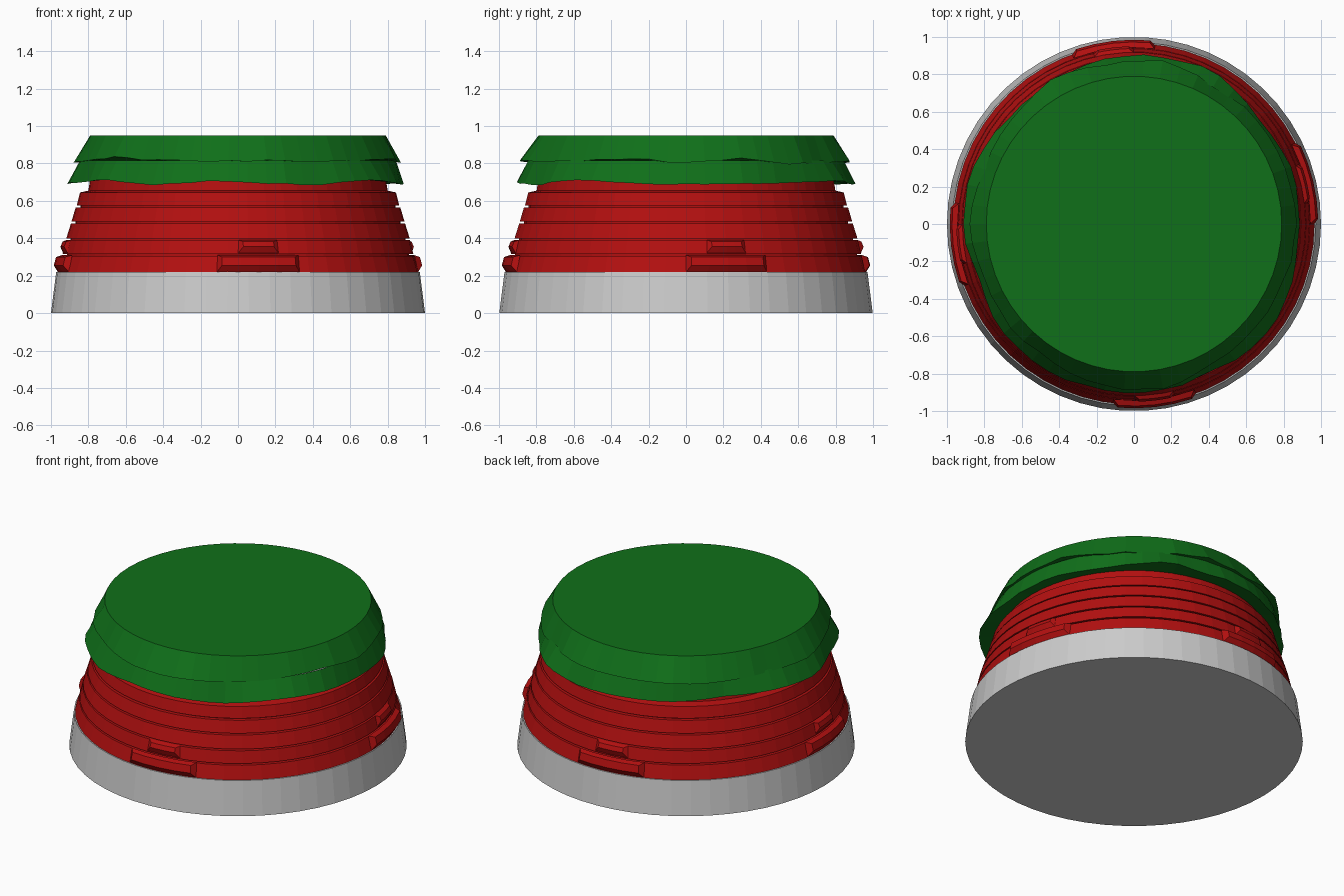
import bpy, bmesh, random
from math import sin, cos, tau, radians

if "Cube" in bpy.data.objects:
    bpy.data.objects.remove(bpy.data.objects["Cube"])

random.seed(4)
N = 54

def material(name, col):
    m = bpy.data.materials.new(name)
    m.diffuse_color = (*col, 1)
    m.use_nodes = True
    m.node_tree.nodes["Principled BSDF"].inputs["Base Color"].default_value = m.diffuse_color
    return m

RED = material("red", (0.45, 0.005, 0.005))
GREEN = material("green", (0.005, 0.16, 0.01))

def finish(name, bm, mat=None):
    bmesh.ops.recalc_face_normals(bm, faces=bm.faces)
    me = bpy.data.meshes.new(name)
    bm.to_mesh(me)
    bm.free()
    ob = bpy.data.objects.new(name, me)
    bpy.context.collection.objects.link(ob)
    if mat:
        me.materials.append(mat)
    return ob

def lathe(name, profile, mat=None, cap_start=False, cap_end=False, jitter=None):
    """Revolve (r, z); jitter maps a profile index to per-segment (dr, dz)."""
    bm = bmesh.new()
    rings = []
    for k, (r, z) in enumerate(profile):
        off = (jitter or {}).get(k, [(0, 0)] * N)
        rings.append([bm.verts.new(((r + off[i][0]) * cos(i * tau / N),
                                    (r + off[i][0]) * sin(i * tau / N),
                                    z + off[i][1])) for i in range(N)])
    for a, b in zip(rings, rings[1:]):
        for i in range(N):
            j = (i + 1) % N
            bm.faces.new((a[i], a[j], b[j], b[i]))
    if cap_start:
        bm.faces.new(rings[0])
    if cap_end:
        bm.faces.new(rings[-1])
    return finish(name, bm, mat)

# Grey foot
lathe("base", [(1, 0), (0.972, 0.22), (0.94, 0.22)], cap_start=True)

# Red body: tapered courses separated by thin grooves
courses = [(0.965, 0.94, 0.22, 0.305), (0.938, 0.92, 0.315, 0.39),
           (0.918, 0.893, 0.40, 0.48), (0.89, 0.868, 0.49, 0.565),
           (0.862, 0.845, 0.575, 0.645)]
body = []
for r0, r1, z0, z1 in courses:
    body += [(r0, z0), (r1, z1), (r1 - 0.025, z1), (r1 - 0.025, z1 + 0.01)]
body[-2:] = [(0.80, 0.655), (0.79, 0.72)]
lathe("tapered_body", body, RED)

# Raised bricks: bevelled curved blocks on the two lowest courses
def brick(name, a0, a1, z0, z1, r_in, r_out):
    bm = bmesh.new()
    steps, rows = 4, []
    for i in range(steps + 1):
        t = i / steps
        a = radians(a0 + (a1 - a0) * t)
        b = radians(a0 + 1.7 + (a1 - a0 - 3.4) * t)
        pts = [(r_in, a, z0), (r_out, b, z0 + 0.035),
               (r_out - 0.012, b, z1 - 0.01), (r_in - 0.02, a, z1)]
        rows.append([bm.verts.new((r * cos(g), r * sin(g), z)) for r, g, z in pts])
    for p, q in zip(rows, rows[1:]):
        for k in range(3):
            bm.faces.new((p[k], q[k], q[k + 1], p[k + 1]))
    bm.faces.new(rows[0])
    bm.faces.new(rows[-1])
    ob = finish(name, bm, RED)
    ob.data.update()

for side, (base, shift) in {"front": (270, 0), "right": (0, 6.7),
                            "back": (90, 0), "left": (180, 0)}.items():
    s = base + shift
    brick(f"lower_brick_{side}", s - 6.7, s + 20, 0.22, 0.31, 0.963, 0.985)
    brick(f"upper_brick_{side}", s, s + 13.4, 0.32, 0.392, 0.935, 0.95)

# Ragged edge offsets: random knots every third segment, with odd small nicks
def ragged(dr, dz):
    knots = [(random.uniform(-dr, dr), random.uniform(-dz, dz)) for _ in range(N // 3)]
    out = []
    for i in range(N):
        p, q, t = knots[i // 3], knots[(i // 3 + 1) % len(knots)], (i % 3) / 3
        n = random.uniform(-0.25, 0.25)
        out.append((p[0] + (q[0] - p[0]) * t + n * dr, p[1] + (q[1] - p[1]) * t + n * dz))
    return out

# Green leafy layers with ragged lower rims
lathe("lower_leaf_layer", [(0.785, 0.715), (0.895, 0.70), (0.845, 0.815)],
      GREEN, jitter={1: ragged(0.028, 0.016)})
lathe("upper_leaf_layer", [(0.80, 0.815), (0.87, 0.815), (0.79, 0.95)],
      GREEN, cap_end=True, jitter={1: ragged(0.022, 0.018)})
